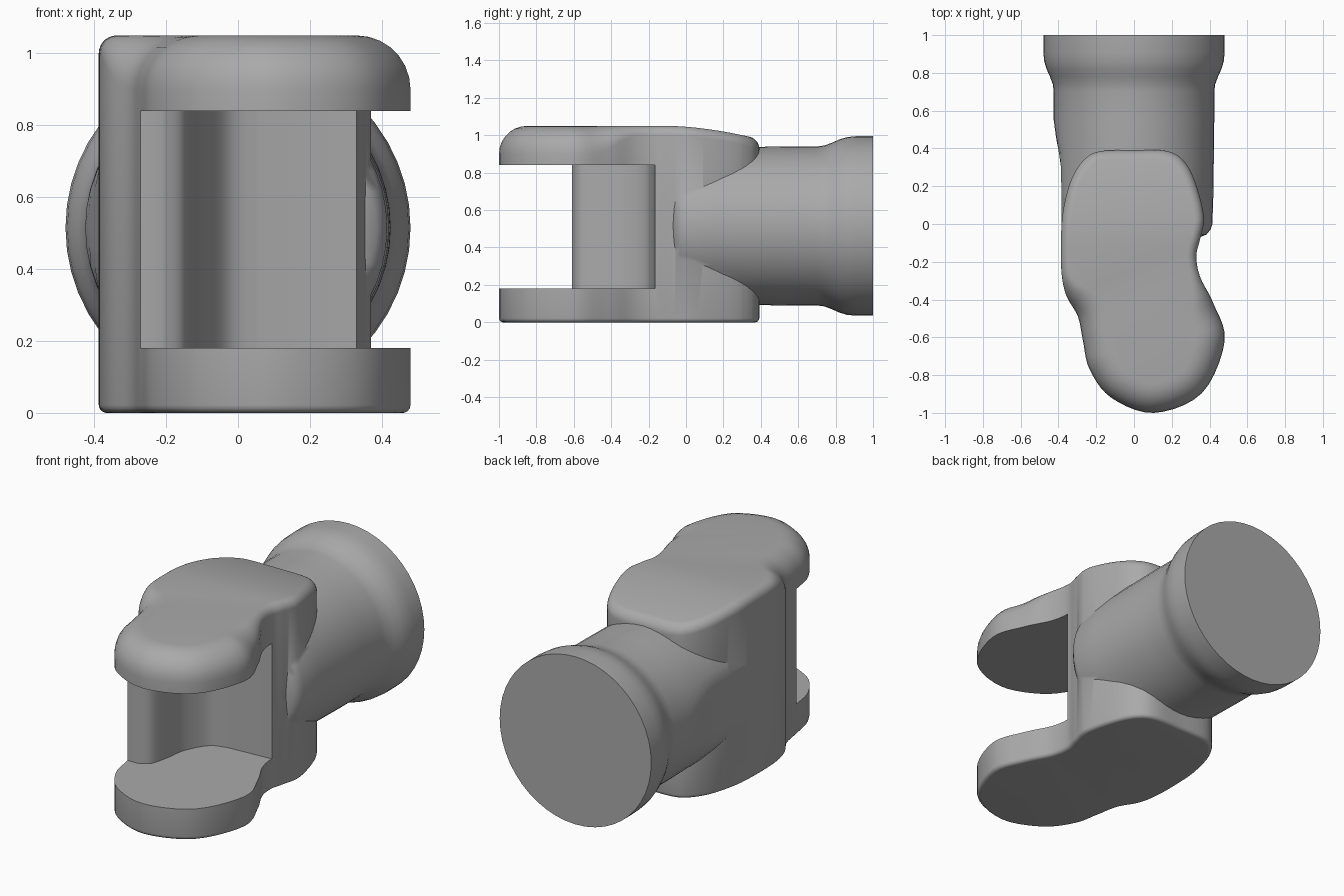
import bpy, bmesh, math
from mathutils import Vector

if "Cube" in bpy.data.objects:
    bpy.data.objects.remove(bpy.data.objects["Cube"], do_unlink=True)

steel = bpy.data.materials.new("steel_grey")
steel.use_nodes = True
GREY = (0.4, 0.4, 0.4, 1)
steel.diffuse_color = GREY
steel.node_tree.nodes["Principled BSDF"].inputs["Base Color"].default_value = GREY

TOP = 1.05


def smooth_path(points, steps, closed):
    """Interpolate a smooth curve through 2D points."""
    pts = [Vector(p) for p in points]
    n = len(pts)
    out = []
    for i in range(n if closed else n - 1):
        near = [pts[k % n] if closed else pts[min(max(k, 0), n - 1)] for k in range(i - 1, i + 3)]
        a, b, c, d = near
        for s in range(steps):
            t = s / steps
            out.append(b + 0.5 * t * (c - a + t * (2*a - 5*b + 4*c - d + t * (3*(b - c) + d - a))))
    if not closed:
        out.append(pts[-1])
    return out


def loft(name, rings):
    """Skin closed rings of equal length and cap both ends."""
    bm = bmesh.new()
    loops = [[bm.verts.new(p) for p in ring] for ring in rings]
    for low, high in zip(loops, loops[1:]):
        for i in range(len(low)):
            j = (i + 1) % len(low)
            bm.faces.new((low[i], low[j], high[j], high[i]))
    bm.faces.new(loops[0][::-1])
    bm.faces.new(loops[-1])
    bmesh.ops.recalc_face_normals(bm, faces=bm.faces)
    mesh = bpy.data.meshes.new(name)
    bm.to_mesh(mesh)
    bm.free()
    mesh.materials.append(steel)
    obj = bpy.data.objects.new(name, mesh)
    bpy.context.collection.objects.link(obj)
    return obj


def combine(target, other, operation):
    """Apply a boolean and discard the second object."""
    mod = target.modifiers.new(operation, 'BOOLEAN')
    mod.operation = operation
    mod.object = other
    mod.solver = 'EXACT'
    bpy.context.view_layer.objects.active = target
    bpy.ops.object.modifier_apply(modifier=mod.name)
    bpy.data.objects.remove(other, do_unlink=True)


def ease(a, b, v):
    t = min(max((v - a) / (b - a), 0), 1)
    return t * t * (3 - 2 * t)


# Block with a round front lobe: plan outline, counterclockwise
plan = [(.105, -1), (.36, -.895), (.48, -.62), (.42, -.42), (.35, -.28), (.33, -.17),
        (.35, -.08), (.37, .03), (.335, .19), (.275, .32), (.18, .385), (0, .39), (-.18, .385),
        (-.265, .34), (-.33, .24), (-.37, .1), (-.385, -.03), (-.385, -.24), (-.36, -.375),
        (-.297, -.49), (-.27, -.62), (-.235, -.77), (-.12, -.92)]
outline = smooth_path(plan, 5, True)
count = len(outline)
inward = []
for i in range(count):
    d = (outline[(i + 1) % count] - outline[i - 1]).normalized()
    inward.append(Vector((-d.y, d.x)))


def round_ring(base, side, angle, radius_at):
    """Offset ring on a rounded edge; the radius varies along y."""
    ring = []
    for p, n in zip(outline, inward):
        r = radius_at(p.y)
        q = p + n * r * (1 - math.cos(angle))
        ring.append((q.x, q.y, base + side * r * (math.sin(angle) - 1)))
    return ring


quarter = [math.pi / 2 * k / 7 for k in range(8)]
rings = [round_ring(0, -1, a, lambda y: .022) for a in reversed(quarter[::2] + quarter[-1:])]
rings += [round_ring(TOP, 1, a, lambda y: .15 - .1 * ease(-.5, -.25, y)) for a in quarter]
body = loft("coupling_body", rings)

# Gentle fall of the block's top towards the back
bm = bmesh.new()
bm.from_mesh(body.data)
for k in range(10):
    bmesh.ops.bisect_plane(bm, geom=bm.verts[:] + bm.edges[:] + bm.faces[:], dist=1e-5,
                           plane_co=(0, -.1 + .05 * k, 0), plane_no=(0, 1, 0))
for v in bm.verts:
    if v.co.z > .9:
        v.co.z -= .07 * (max(v.co.y + .1, 0) / .49) ** 1.7
bmesh.ops.remove_doubles(bm, verts=bm.verts, dist=1e-4)
bmesh.ops.recalc_face_normals(bm, faces=bm.faces)
bm.to_mesh(body.data)
bm.free()

# Round shank with flared end, its side flattened where it meets the block
profile = [(-.07, .35), (-.055, .385), (-.03, .405), (0, .415), (.15, .42), (.3, .422),
           (.38, .423), (.46, .424), (.55, .425), (.7, .425), (.74, .43), (.78, .445),
           (.82, .463), (.86, .475), (.91, .48), (1, .48)]
rings = []
for y, r in profile:
    limit = .384 + .045 * ease(.25, .6, y) + .1 * ease(.6, .7, y)
    rings.append([(max(r * math.cos(a), -limit), y, .515 + r * math.sin(a))
                  for a in (math.tau * k / 48 for k in range(48))])
shank = loft("shank", rings)
combine(body, shank, 'UNION')

# Open jaw between the upper and lower lobes
throat = smooth_path([(-.21, -.61), (-.15, -.57), (-.12, -.46), (-.1, -.34), (-.03, -.22), (.06, -.185)],
                     5, False)
jaw = [Vector((-.6, -.61))] + throat + [Vector(p) for p in ((.34, -.165), (.8, -.165), (.8, -1.3), (-.6, -1.3))]
cutter = loft("jaw_cutter", [[(p.x, p.y, z) for p in jaw] for z in (.18, .84)])
cutter.hide_render = True
combine(body, cutter, 'DIFFERENCE')

# Smooth shading with crisp cut edges
bpy.ops.object.select_all(action='DESELECT')
body.select_set(True)
bpy.context.view_layer.objects.active = body
bpy.ops.object.shade_smooth_by_angle(angle=math.radians(35))
